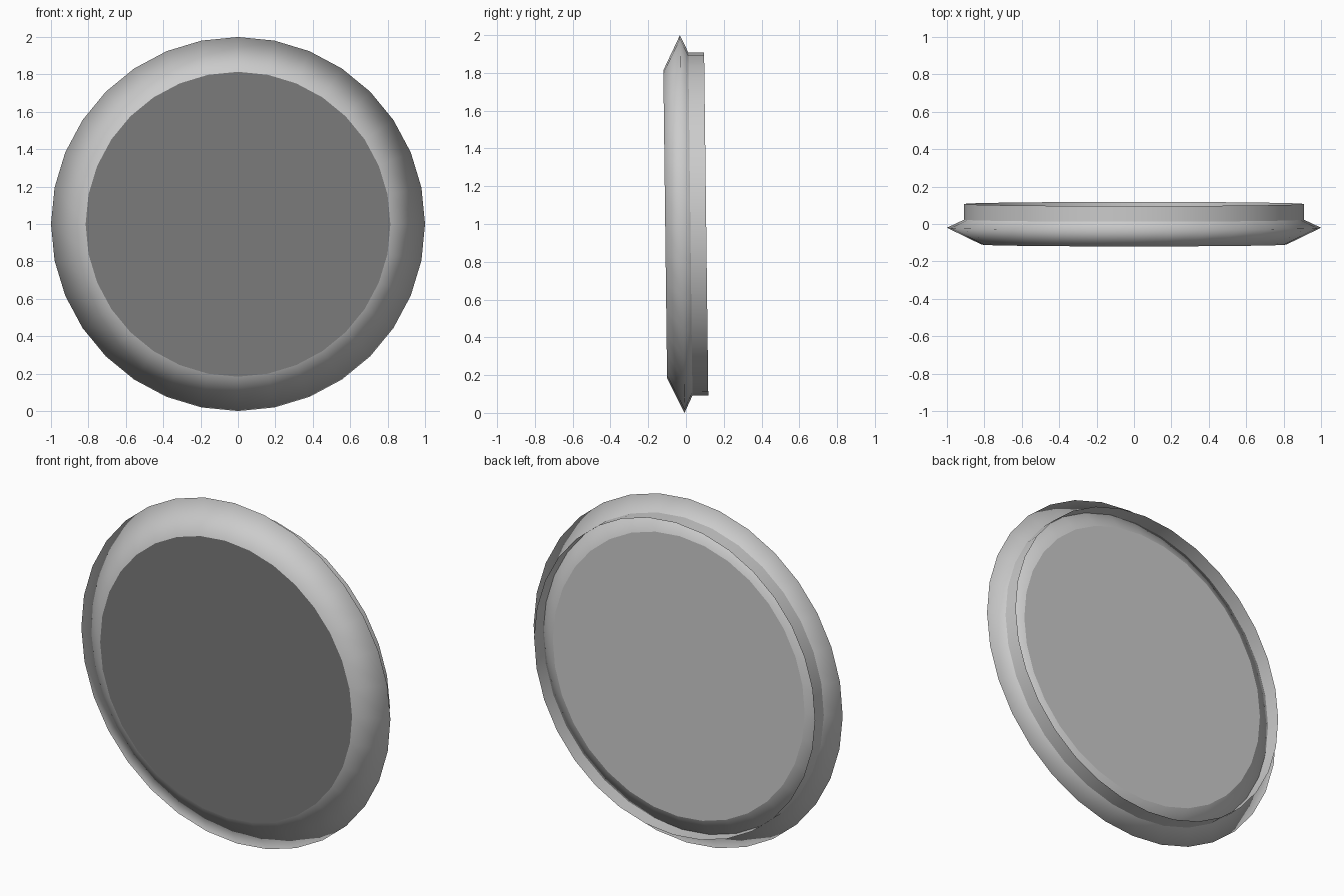
import bpy, bmesh
from math import sin, cos, tau
from mathutils import Matrix

if "Cube" in bpy.data.objects:
    bpy.data.objects.remove(bpy.data.objects["Cube"])

SIDES = 32
# whole disc leans forward slightly about its centre
PLACE = Matrix.Translation((0, 0, 1)) @ Matrix.Rotation(0.0122, 4, 'X')


def lathe(name, profile, cap=False, smooth=True):
    """Revolve (radius, y) points about the y axis; cap fills a single loop."""
    bm = bmesh.new()
    loops = []
    for r, y in profile:
        loops.append([bm.verts.new((r * sin(tau * i / SIDES), y, r * cos(tau * i / SIDES)))
                      for i in range(SIDES)])
    for a, b in zip(loops, loops[1:]):
        for i in range(SIDES):
            j = (i + 1) % SIDES
            bm.faces.new((a[i], a[j], b[j], b[i]))
    if cap:
        face = bm.faces.new(loops[0])
        face.normal_update()
        if face.normal.y * profile[0][1] < 0:
            face.normal_flip()
    else:
        # make the wall face outward
        for f in bm.faces:
            f.normal_update()
        f = max(bm.faces, key=lambda q: q.calc_center_median().z)
        if f.normal.z < 0:
            bmesh.ops.reverse_faces(bm, faces=bm.faces[:])
    bm.transform(PLACE)
    for f in bm.faces:
        f.smooth = smooth
    me = bpy.data.meshes.new(name)
    bm.to_mesh(me)
    bm.free()
    ob = bpy.data.objects.new(name, me)
    bpy.context.collection.objects.link(ob)
    return ob


# pointed outer rim
lathe("rim", [(0.815, -0.11), (1.0, -0.02), (0.815, 0.067)])
# flat dark front panel and recessed back panel
front = lathe("front_panel", [(0.815, -0.11)], cap=True, smooth=False)
dark = bpy.data.materials.new("dark_grey")
dark.diffuse_color = (0.2, 0.2, 0.2, 1)
dark.use_nodes = True
dark.node_tree.nodes["Principled BSDF"].inputs["Base Color"].default_value = dark.diffuse_color
front.data.materials.append(dark)
lathe("back_panel", [(0.815, 0.067)], cap=True, smooth=False)
# thin open collar standing out from the back of the rim
lathe("back_collar", [(0.908, 0.015), (0.908, 0.107)])
